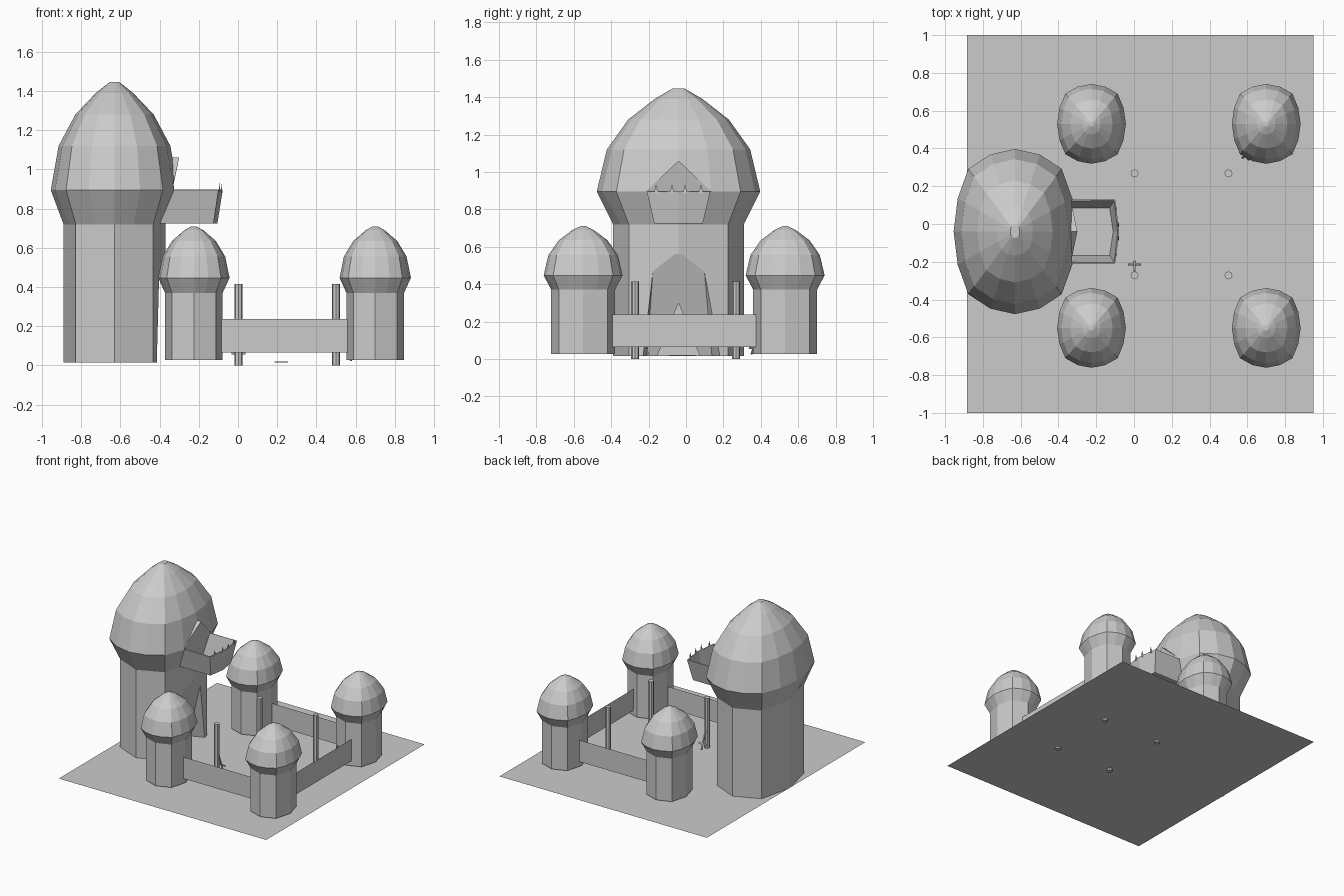
import bpy, bmesh, math
from mathutils import Vector

cube = bpy.data.objects.get("Cube")
if cube:
    bpy.data.objects.remove(cube, do_unlink=True)

stone = bpy.data.materials.new("grey_stone")
stone.use_nodes = True
grey = (0.6, 0.6, 0.6, 1)
stone.diffuse_color = grey
stone.node_tree.nodes["Principled BSDF"].inputs["Base Color"].default_value = grey


def finish(name, bm, fix=True):
    if fix:
        bmesh.ops.recalc_face_normals(bm, faces=bm.faces)
    mesh = bpy.data.meshes.new(name)
    bm.to_mesh(mesh)
    bm.free()
    mesh.materials.append(stone)
    ob = bpy.data.objects.new(name, mesh)
    bpy.context.collection.objects.link(ob)
    return ob


def sheet(name, *loops):
    bm = bmesh.new()
    for loop in loops:
        bm.faces.new([bm.verts.new(p) for p in loop])
    bmesh.ops.remove_doubles(bm, verts=bm.verts, dist=0.0005)
    return finish(name, bm, False)


def hull(name, points):
    bm = bmesh.new()
    for p in points:
        bm.verts.new(p)
    bmesh.ops.convex_hull(bm, input=bm.verts)
    bmesh.ops.dissolve_limit(bm, angle_limit=0.02, verts=bm.verts, edges=bm.edges)
    return finish(name, bm)


def tower(name, cx, cy, stretch, levels):
    """Octagonal plan with split sides; bulge pushes the split points outward."""
    bm = bmesh.new()
    corners = []
    for i in range(8):
        a = i * math.pi / 4
        k = 1.0 if i % 2 == 0 else 1.075
        corners.append(Vector((k * math.cos(a), k * math.sin(a))))
    rings = []
    for r, z, bulge in levels:
        ring = []
        for i, c in enumerate(corners):
            mid = (c + corners[(i + 1) % 8]) / 2 * bulge
            for p in (c, mid):
                ring.append(bm.verts.new((cx + p.x * r, cy + p.y * r * stretch, z)))
        rings.append(ring)
    for low, high in zip(rings, rings[1:]):
        for i in range(16):
            j = (i + 1) % 16
            bm.faces.new((low[i], low[j], high[j], high[i]))
    bm.faces.new(rings[0][::-1])
    bm.faces.new(rings[-1])
    return finish(name, bm)


def cut(target, cutter):
    cutter.hide_render = True
    mod = target.modifiers.new("cut", "BOOLEAN")
    mod.operation = "DIFFERENCE"
    mod.solver = "EXACT"
    mod.object = cutter
    bpy.context.view_layer.objects.active = target
    bpy.ops.object.modifier_apply(modifier=mod.name)
    bpy.data.objects.remove(cutter, do_unlink=True)


# Ground sheet
G = 0.015
sheet("ground", [(-0.885, -1, G), (0.95, -1, G), (0.95, 1, G), (-0.885, 1, G)])

# Main tower with onion dome
MID = -0.04
keep = tower("main_tower", -0.63, MID, 1.345, [
    (0.26, 0.016, 1), (0.26, 0.72, 1), (0.325, 0.895, 1.06), (0.285, 1.12, 1.06),
    (0.2, 1.28, 1.06), (0.095, 1.39, 1.06), (0.025, 1.445, 1.06)])

# Sloping doorway recess and its inner niche
cut(keep, hull("door_cutter", [
    (-0.375, -0.17, 0.56), (-0.375, 0.09, 0.56), (-0.3, -0.17, 0.56), (-0.3, 0.09, 0.56),
    (-0.3, -0.25, 0), (-0.3, 0.23, 0), (-0.54, -0.21, 0), (-0.54, 0.14, 0)]))
cut(keep, hull("niche_cutter", [
    (x, MID + y, z) for x in (-0.6, -0.4) for y, z in ((-0.12, 0), (0.12, 0), (0, 0.3))]))

# Gabled opening in the dome
gable = [(-0.30, MID, 1.06), (-0.335, -0.21, 0.9), (-0.335, 0.13, 0.9),
         (-0.37, -0.17, 0.725), (-0.37, 0.09, 0.725)]
cut(keep, hull("gable_cutter", gable + [(0, y, z) for x, y, z in gable]))
hull("dome_gable", gable + [(x - 0.13, y, z) for x, y, z in gable])

# Balcony: flared walls around a floor
floor = [(-0.38, -0.17, 0.725), (-0.125, -0.17, 0.725), (-0.105, MID, 0.725),
         (-0.125, 0.09, 0.725), (-0.38, 0.09, 0.725)]
rim = [(-0.34, -0.21, 0.895), (-0.1, -0.21, 0.895), (-0.078, MID, 0.895),
       (-0.1, 0.13, 0.895), (-0.34, 0.13, 0.895)]
sides = [(floor[i], floor[i + 1], rim[i + 1], rim[i]) for i in range(4)]
balcony = sheet("balcony", floor[::-1], *sides)
thick = balcony.modifiers.new("thickness", "SOLIDIFY")
thick.thickness = 0.008

# Balcony spikes along the front rim
for i, y in enumerate((-0.16, -0.075, -0.005, 0.08)):
    x = -0.08 - abs(y - MID) * 0.13
    hull(f"balcony_spike_{i}", [(x + a, y + b, 0.885) for a in (-0.004, 0.004)
                                for b in (-0.012, 0.012)] + [(x + 0.003, y, 0.935)])

# Four corner towers
for name, x, y in (("front_right", -0.225, -0.55), ("front_left", 0.7, -0.55),
                   ("back_right", -0.225, 0.53), ("back_left", 0.7, 0.53)):
    tower(name + "_tower", x, y, 1.16, [
        (0.147, 0.027, 1), (0.147, 0.37, 1), (0.182, 0.447, 1.06), (0.16, 0.555, 1.06),
        (0.112, 0.635, 1.06), (0.048, 0.69, 1.06), (0.012, 0.71, 1.06)])


# Thin walls joining the corner towers
def wall(name, a, b):
    sheet(name, [(*a, 0.065), (*b, 0.065), (*b, 0.238), (*a, 0.238)])


wall("front_wall", (-0.085, -0.57), (0.56, -0.57))
wall("back_wall", (0.56, 0.55), (-0.085, 0.55))
wall("left_wall", (0.74, -0.4), (0.74, 0.38))

# Free-standing posts
for x in (0.003, 0.5):
    for y in (-0.272, 0.268):
        bm = bmesh.new()
        bmesh.ops.create_cone(bm, cap_ends=True, segments=8, radius1=0.021,
                              radius2=0.021, depth=0.415)
        bmesh.ops.translate(bm, verts=bm.verts, vec=(x, y, 0.2075))
        finish(f"post_{x}_{y}", bm)


# Small swords: one on the ground, two leaning
def sword(name, tip, pommel):
    tip, pommel = Vector(tip), Vector(pommel)
    along = (pommel - tip).normalized()
    side = along.cross(Vector((0, 0, 1))).normalized()
    up = side.cross(along)
    guard = tip.lerp(pommel, 0.72)
    bm = bmesh.new()
    for centre, half_side, half_along in (
            ((tip + pommel) / 2, 0.005, (pommel - tip).length / 2), (guard, 0.035, 0.005)):
        vs = bmesh.ops.create_cube(bm, size=2)["verts"]
        for v in vs:
            v.co = centre + side * v.co.x * half_side + along * v.co.y * half_along + up * v.co.z * 0.003
    finish(name, bm)


sword("ground_sword", (0.22, -0.09, 0.018), (0.22, 0.05, 0.018))
sword("post_sword", (0.003, -0.25, 0.16), (0.003, -0.2, 0.025))
sword("tower_sword", (0.61, 0.39, 0.15), (0.575, 0.35, 0.025))
